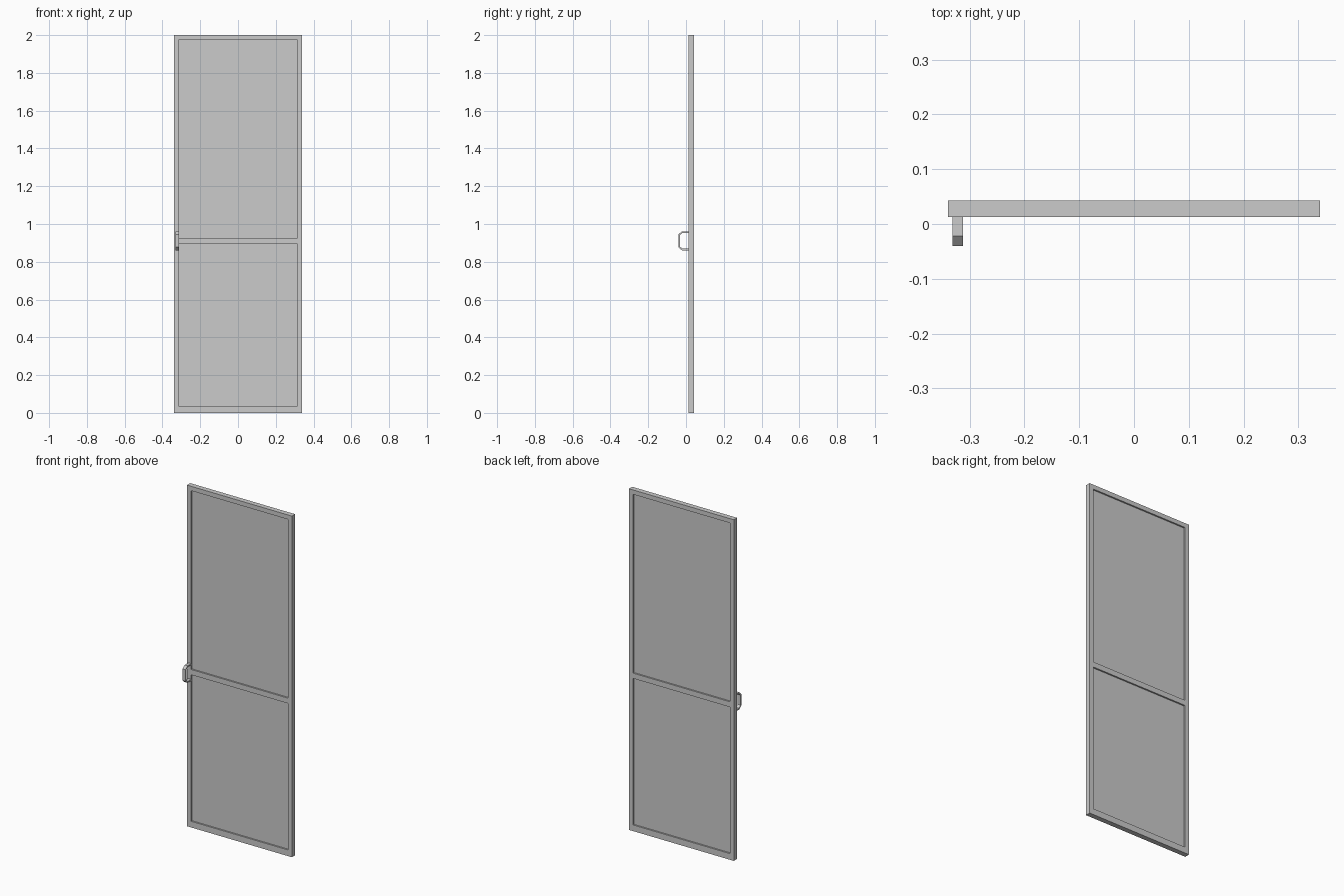
import bpy
import bmesh

cube = bpy.data.objects.get("Cube")
if cube:
    bpy.data.objects.remove(cube, do_unlink=True)

# One grey paint for everything
grey = bpy.data.materials.new("light_grey")
grey.use_nodes = True
grey.diffuse_color = (0.6, 0.6, 0.6, 1)
grey.node_tree.nodes["Principled BSDF"].inputs["Base Color"].default_value = grey.diffuse_color


def finish(name, bm):
    bmesh.ops.recalc_face_normals(bm, faces=bm.faces)
    mesh = bpy.data.meshes.new(name)
    bm.to_mesh(mesh)
    bm.free()
    mesh.materials.append(grey)
    obj = bpy.data.objects.new(name, mesh)
    bpy.context.collection.objects.link(obj)
    return obj


# Door dimensions
HALF_W, HEIGHT = 0.34, 2.0
OPEN_X = 0.314
FRONT, BACK = 0.013, 0.043
RECESS = 0.009
openings = [(0.036, 0.895), (0.926, 1.974)]

# Door leaf: a gridded slab whose two panel cells are pushed in on both sides
xs = [-HALF_W, -OPEN_X, OPEN_X, HALF_W]
zs = [0] + [z for span in openings for z in span] + [HEIGHT]
bm = bmesh.new()
grid = [[bm.verts.new((x, FRONT, z)) for x in xs] for z in zs]
cells = {}
for r in range(len(zs) - 1):
    for c in range(len(xs) - 1):
        cells[r, c] = bm.faces.new((grid[r][c], grid[r][c + 1],
                                    grid[r + 1][c + 1], grid[r + 1][c]))

# Panel recess on the front, then a mirrored copy for the back
for row in (1, 3):
    panel = bmesh.ops.extrude_discrete_faces(bm, faces=[cells[row, 1]])["faces"][0]
    bmesh.ops.translate(bm, verts=panel.verts, vec=(0, RECESS, 0))
bmesh.ops.remove_doubles(bm, verts=bm.verts, dist=0.0001)
outline = [e for e in bm.edges if e.is_boundary]
copy = bmesh.ops.duplicate(bm, geom=bm.verts[:] + bm.edges[:] + bm.faces[:])
for item in copy["geom"]:
    if isinstance(item, bmesh.types.BMVert):
        item.co.y = FRONT + BACK - item.co.y
back_outline = [copy["edge_map"][e] for e in outline]
bmesh.ops.bridge_loops(bm, edges=outline + back_outline)
bmesh.ops.dissolve_limit(bm, angle_limit=0.01, verts=bm.verts, edges=bm.edges)
finish("door_leaf", bm)

# Pull handle: a bracket with cut corners, swept across its width
MID_Z = 0.911
outer = [(FRONT, 0.05), (-0.022, 0.05), (-0.04, 0.034)]
inner = [(FRONT, 0.042), (-0.019, 0.042), (-0.033, 0.03)]


def mirrored(half):
    return half + [(y, -z) for y, z in reversed(half)]


bm = bmesh.new()
rings = []
for x in (-0.331, -0.312):
    rings.append([[bm.verts.new((x, y, MID_Z + z)) for y, z in mirrored(half)]
                  for half in (outer, inner)])
(lo, li), (ro, ri) = rings
for i in range(len(lo) - 1):
    for a, b in ((lo, li), (li, ri), (ri, ro), (ro, lo)):
        bm.faces.new((a[i], a[i + 1], b[i + 1], b[i]))
for i in (0, -1):
    bm.faces.new((lo[i], li[i], ri[i], ro[i]))
finish("pull_handle", bm)
